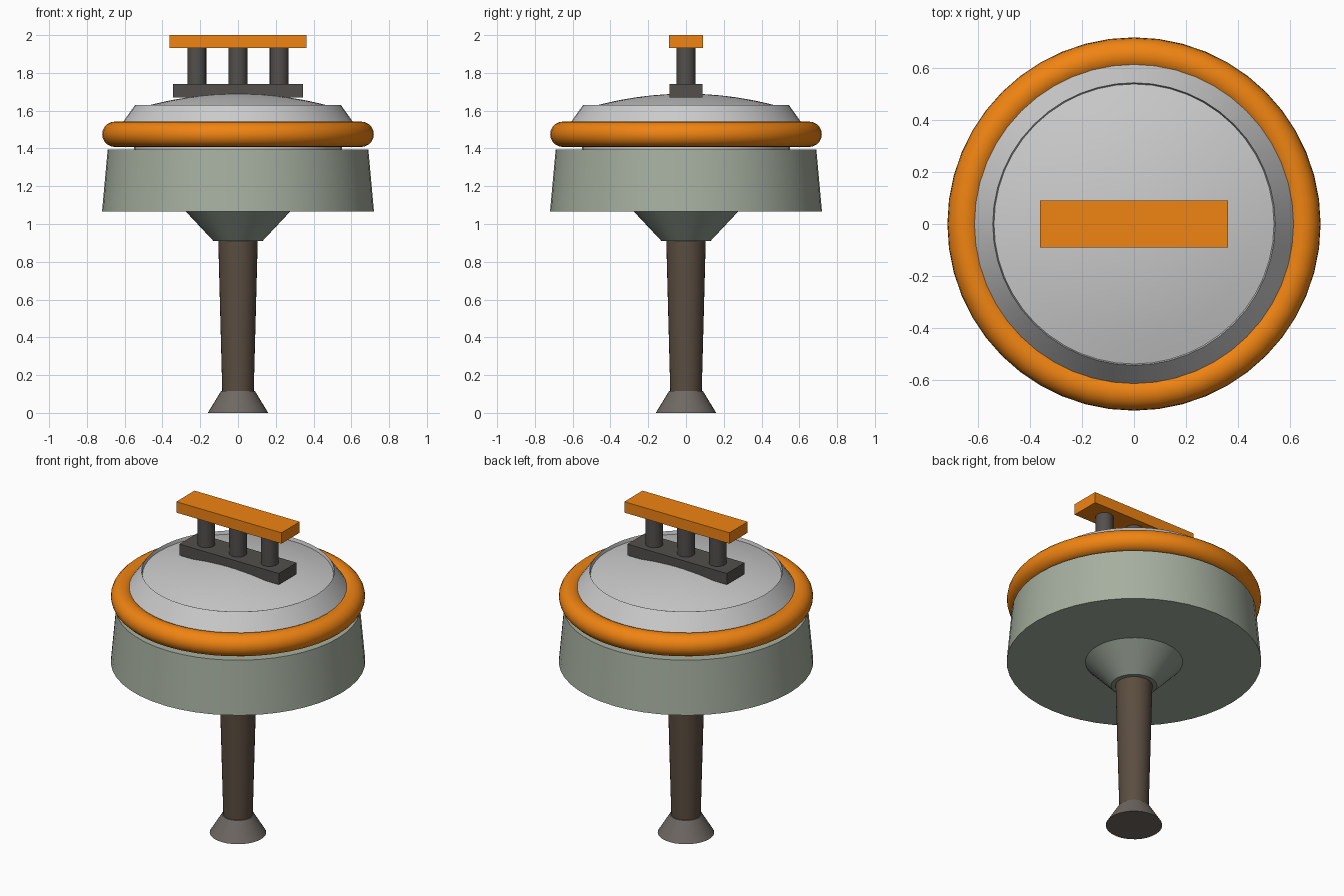
import bpy, bmesh, math

if "Cube" in bpy.data.objects:
    bpy.data.objects.remove(bpy.data.objects["Cube"])


def material(name, rgb):
    m = bpy.data.materials.new(name)
    m.diffuse_color = (*rgb, 1)
    m.use_nodes = True
    m.node_tree.nodes["Principled BSDF"].inputs["Base Color"].default_value = m.diffuse_color
    return m


ORANGE = material("orange", (0.87, 0.23, 0.006))
WHITE = material("off_white", (0.78, 0.77, 0.75))
SAGE = material("sage", (0.38, 0.43, 0.35))
DARK_SAGE = material("dark_sage", (0.27, 0.31, 0.26))
BROWN = material("brown", (0.105, 0.075, 0.052))
FOOT = material("warm_grey", (0.16, 0.14, 0.125))
METAL = material("dark_grey", (0.085, 0.078, 0.072))


def finish(obj, name, mat):
    obj.name = obj.data.name = name
    obj.data.materials.append(mat)
    bpy.ops.object.select_all(action='DESELECT')
    obj.select_set(True)
    bpy.context.view_layer.objects.active = obj
    bpy.ops.object.shade_smooth_by_angle(angle=math.radians(30))
    return obj


def lathe(name, profile, mat, sides=48, x=0):
    """Spin a (radius, z) profile, bottom to top; radius 0 closes the end."""
    bm = bmesh.new()
    verts = [bm.verts.new((r, 0, z)) for r, z in profile]
    edges = [bm.edges.new(pair) for pair in zip(verts, verts[1:])]
    bmesh.ops.spin(bm, geom=verts + edges, cent=(0, 0, 0), axis=(0, 0, 1),
                   angle=math.tau, steps=sides)
    bmesh.ops.remove_doubles(bm, verts=bm.verts, dist=1e-5)
    bmesh.ops.recalc_face_normals(bm, faces=bm.faces)
    mesh = bpy.data.meshes.new(name)
    bm.to_mesh(mesh)
    bm.free()
    obj = bpy.data.objects.new(name, mesh)
    obj.location.x = x
    bpy.context.collection.objects.link(obj)
    return finish(obj, name, mat)


def frustum(name, r0, z0, r1, z1, mat, sides=48, x=0):
    return lathe(name, [(0, z0), (r0, z0), (r1, z1), (0, z1)], mat, sides, x)


def bar(name, half_x, half_y, z0, z1, mat):
    bpy.ops.mesh.primitive_cube_add(size=1, location=(0, 0, (z0 + z1) / 2))
    obj = bpy.context.object
    obj.scale = (2 * half_x, 2 * half_y, z1 - z0)
    bpy.ops.object.transform_apply(location=False, rotation=False, scale=True)
    return finish(obj, name, mat)


# Stem, foot and collar
frustum("foot", 0.16, 0, 0.09, 0.115, FOOT, 32)
frustum("stem", 0.083, 0.10, 0.105, 0.93, BROWN, 32)
frustum("collar", 0.13, 0.91, 0.28, 1.07, DARK_SAGE)

# Drum body
frustum("body", 0.72, 1.065, 0.69, 1.395, SAGE)

# Lid: neck, sloped shoulder, thin rim and shallow dome sunk inside it
dome = [(r, 1.69 - 0.275 * r * r) for r in (0.54, 0.45, 0.36, 0.27, 0.18, 0.09, 0)]
lathe("lid", [(0, 1.39), (0.55, 1.39), (0.55, 1.44), (0.63, 1.51), (0.545, 1.63)] + dome, WHITE)

# Padded ring
bpy.ops.mesh.primitive_torus_add(major_segments=48, minor_segments=20, major_radius=0.652,
                                 minor_radius=0.067, location=(0, 0, 1.475))
finish(bpy.context.object, "ring", ORANGE)

# Handle: base bar, three posts and grip
bar("handle_base", 0.343, 0.088, 1.67, 1.74, METAL)
for side, x in (("left", -0.218), ("middle", 0), ("right", 0.218)):
    frustum(f"handle_post_{side}", 0.05, 1.72, 0.05, 1.95, METAL, 24, x)
bar("handle_grip", 0.363, 0.09, 1.932, 2.0, ORANGE)
